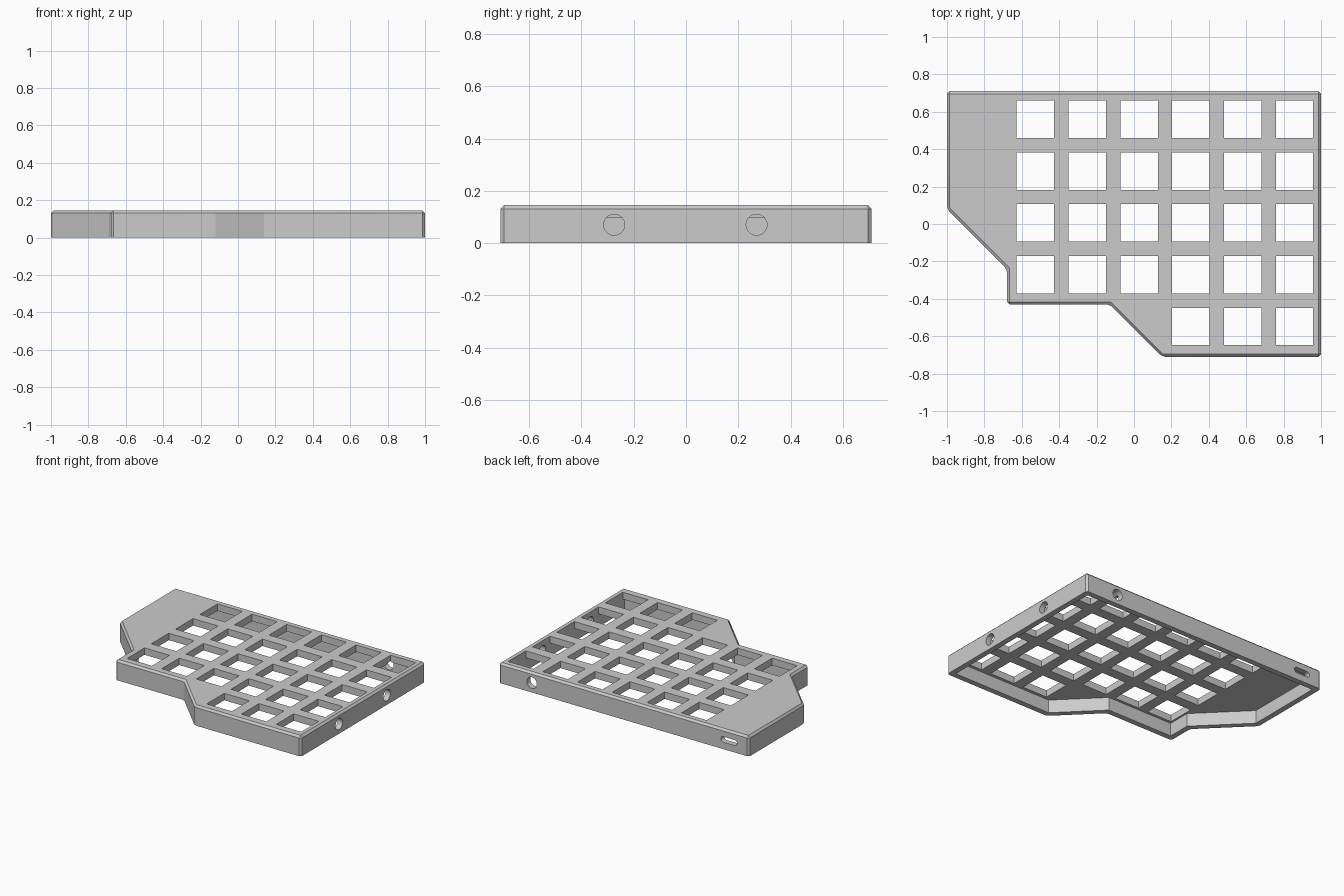
import bpy, bmesh, math
from mathutils import Vector, Matrix

if "Cube" in bpy.data.objects:
    bpy.data.objects.remove(bpy.data.objects["Cube"], do_unlink=True)

HEIGHT, WALL, PLATE, CHAMFER = 0.145, 0.04, 0.05, 0.014
PITCH, KEY = 0.277, 0.2

# Case outline, counter-clockwise
outline = [Vector(p) for p in (
    (1, 0.71), (-1, 0.71), (-1, 0.08), (-0.68, -0.24),
    (-0.68, -0.43), (-0.13, -0.43), (0.15, -0.71), (1, -0.71))]


def inset(points, distance):
    """Move every side of a counter-clockwise outline inward."""
    result = []
    for i, p in enumerate(points):
        before = (p - points[i - 1]).normalized()
        after = (points[(i + 1) % len(points)] - p).normalized()
        n1 = Vector((-before.y, before.x))
        n2 = Vector((-after.y, after.x))
        result.append(p + (n1 + n2) * distance / (1 + n1.dot(n2)))
    return result


def add_prism(bm, points, low, high):
    base = bm.faces.new([bm.verts.new((p.x, p.y, low)) for p in points])
    made = bmesh.ops.extrude_face_region(bm, geom=[base])["geom"]
    bmesh.ops.translate(bm, vec=(0, 0, high - low),
                        verts=[g for g in made if isinstance(g, bmesh.types.BMVert)])
    bmesh.ops.recalc_face_normals(bm, faces=bm.faces)


def finish(bm, name):
    mesh = bpy.data.meshes.new(name)
    bm.to_mesh(mesh)
    bm.free()
    obj = bpy.data.objects.new(name, mesh)
    bpy.context.collection.objects.link(obj)
    return obj


# Solid case with chamfered top and corner edges
bm = bmesh.new()
add_prism(bm, outline, 0, HEIGHT)
edges = [e for e in bm.edges if max(v.co.z for v in e.verts) > 0.01]
bmesh.ops.bevel(bm, geom=edges, offset=CHAMFER, segments=1, affect='EDGES')
case = finish(bm, "keyboard_case")

# Hollow underneath
bm = bmesh.new()
add_prism(bm, inset(outline, WALL), -0.1, HEIGHT - PLATE)
cutters = [finish(bm, "cavity_cutter")]

# Key openings: the front row only has the three right-hand columns
bm = bmesh.new()
for row in range(5):
    for column in range(3 if row == 4 else 0, 6):
        x, y = -0.527 + column * PITCH, 0.56 - row * PITCH
        bmesh.ops.create_cube(bm, size=1, matrix=Matrix.Translation((x, y, HEIGHT))
                              @ Matrix.Diagonal((KEY, KEY, 2 * PLATE + 0.04, 1)))
cutters.append(finish(bm, "key_cutter"))

# Round ports in the right and back walls
bm = bmesh.new()
ports = [((1, -0.275, 0.07), 'Y'), ((1, 0.27, 0.07), 'Y'), ((0.735, 0.71, 0.07), 'X')]
for place, axis in ports:
    bmesh.ops.create_cone(bm, cap_ends=True, segments=32, radius1=0.04, radius2=0.04,
                          depth=0.2, matrix=Matrix.Translation(place)
                          @ Matrix.Rotation(math.pi / 2, 4, axis))
cutters.append(finish(bm, "port_cutter"))

# Rounded cable slot in the back wall
bm = bmesh.new()
radius, half = 0.02, 0.045
slot = []
for i in range(18):
    side = 1 if i < 9 else -1
    angle = math.pi * (i % 9) / 8 - side * math.pi / 2
    angle = angle if side > 0 else math.pi * (i % 9) / 8 + math.pi / 2
    slot.append(Vector((side * half + radius * math.cos(angle), radius * math.sin(angle))))
add_prism(bm, slot, -0.1, 0.1)
bm.transform(Matrix.Translation((-0.84, 0.71, 0.07)) @ Matrix.Rotation(math.pi / 2, 4, 'X'))
cutters.append(finish(bm, "slot_cutter"))

# Cut everything and keep only the finished case
for cutter in cutters:
    cutter.hide_render = True
    mod = case.modifiers.new(cutter.name, 'BOOLEAN')
    mod.operation, mod.solver, mod.object = 'DIFFERENCE', 'EXACT', cutter
bpy.context.view_layer.update()
cut_mesh = bpy.data.meshes.new_from_object(
    case.evaluated_get(bpy.context.evaluated_depsgraph_get()))
case.modifiers.clear()
case.data = cut_mesh
for cutter in cutters:
    bpy.data.objects.remove(cutter, do_unlink=True)

# Plain grey plastic
grey = bpy.data.materials.new("grey_plastic")
grey.use_nodes = True
colour = (0.6, 0.6, 0.6, 1)
grey.diffuse_color = colour
grey.node_tree.nodes["Principled BSDF"].inputs["Base Color"].default_value = colour
case.data.materials.clear()
case.data.materials.append(grey)

bpy.ops.object.select_all(action='DESELECT')
case.select_set(True)
bpy.context.view_layer.objects.active = case
bpy.ops.object.shade_smooth_by_angle(angle=math.radians(20))
